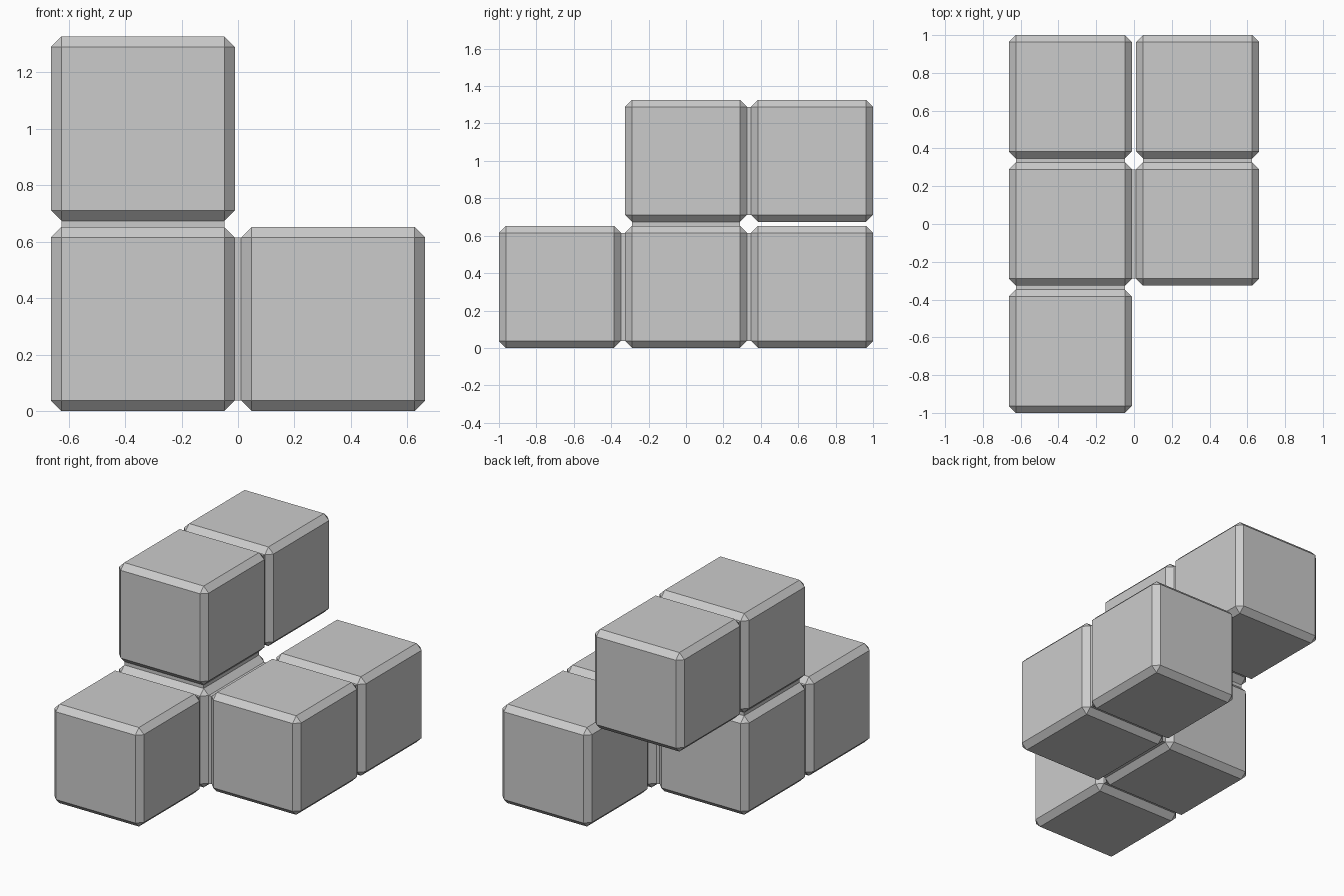
import bpy
import bmesh
from mathutils import Matrix, Vector

old = bpy.data.objects.get("Cube")
if old:
    bpy.data.objects.remove(old, do_unlink=True)

SIZE = 0.652      # block edge length
PITCH = 0.674     # distance between block centres
CHAMFER = 0.037

grey = bpy.data.materials.new("light grey")
grey.use_nodes = True
grey.diffuse_color = (0.6, 0.6, 0.6, 1)
grey.node_tree.nodes["Principled BSDF"].inputs["Base Color"].default_value = (0.6, 0.6, 0.6, 1)

# Chain of grid cells, each one touching the next
front, centre, top, top_back = (0, -1, 0), (0, 0, 0), (0, 0, 1), (0, 1, 1)
side, side_back = (1, 0, 0), (1, 1, 0)
cells = [front, centre, top, top_back, side, side_back]
joints = [(front, centre), (centre, top), (top, top_back), (centre, side), (side, side_back)]


def cell_centre(cell):
    x, y, z = cell
    return Vector(((x - 0.5) * PITCH, y * PITCH, z * PITCH + SIZE / 2))


def facing(bm, cell, direction):
    """Flat face of a block that looks along the direction."""
    target = cell_centre(cell) + direction * SIZE / 2
    return min(bm.faces, key=lambda f: (f.calc_center_median() - target).length)


# Chamfered blocks
bm = bmesh.new()
for cell in cells:
    block = bmesh.ops.create_cube(bm, size=SIZE, matrix=Matrix.Translation(cell_centre(cell)))
    edges = list({e for v in block["verts"] for e in v.link_edges})
    bmesh.ops.bevel(bm, geom=edges, offset=CHAMFER, segments=1, affect='EDGES')

# Necks bridging neighbouring blocks
for a, b in joints:
    direction = (cell_centre(b) - cell_centre(a)).normalized()
    pair = [facing(bm, a, direction), facing(bm, b, -direction)]
    rims = [e for f in pair for e in f.edges]
    bmesh.ops.delete(bm, geom=pair, context='FACES_ONLY')
    bmesh.ops.bridge_loops(bm, edges=rims)

bmesh.ops.recalc_face_normals(bm, faces=bm.faces[:])
mesh = bpy.data.meshes.new("joined_blocks")
bm.to_mesh(mesh)
bm.free()
mesh.materials.append(grey)
blocks = bpy.data.objects.new("joined_blocks", mesh)
bpy.context.collection.objects.link(blocks)
